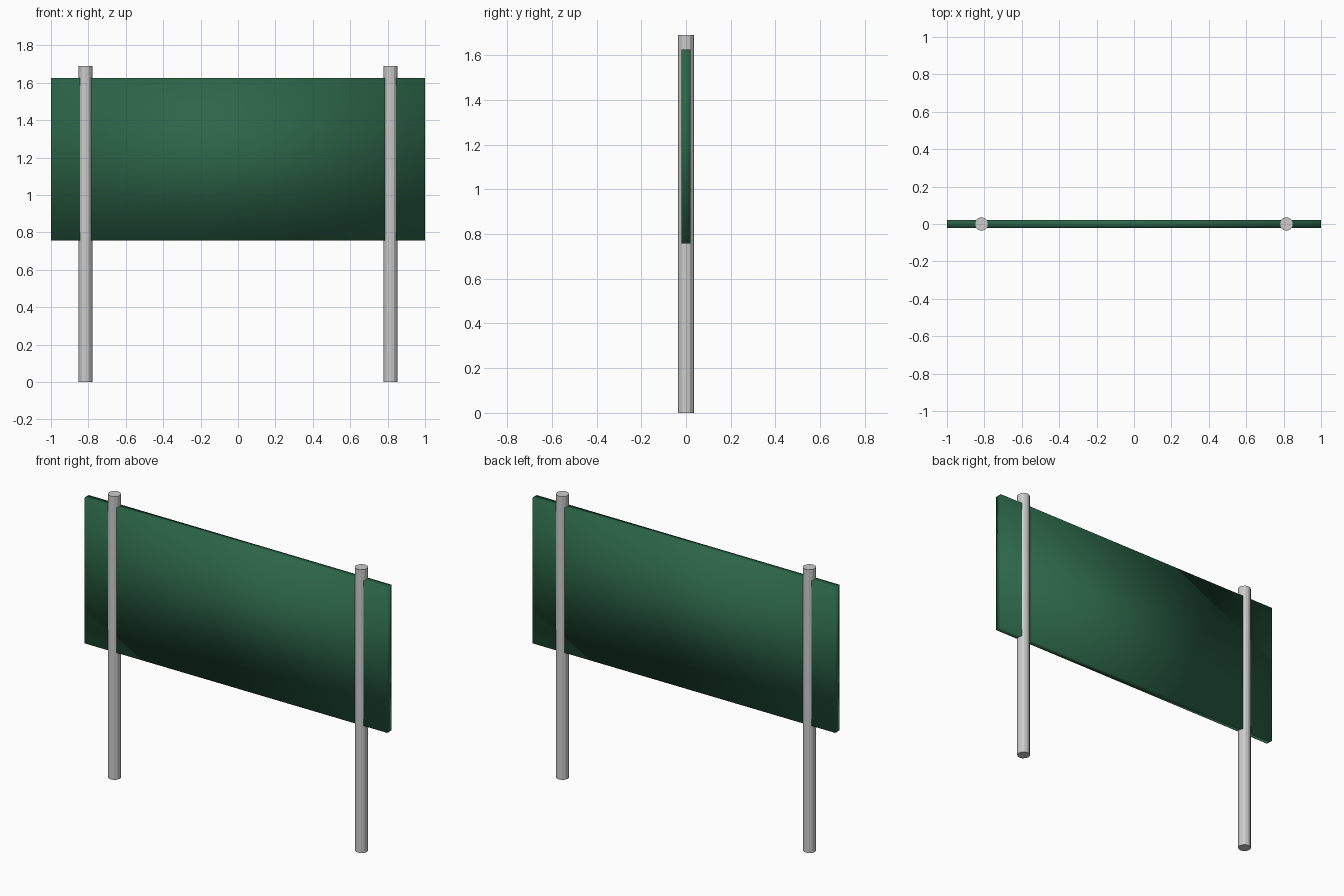
import bpy

if "Cube" in bpy.data.objects:
    bpy.data.objects.remove(bpy.data.objects["Cube"])

def material(name, color):
    m = bpy.data.materials.new(name)
    m.diffuse_color = color
    m.use_nodes = True
    m.node_tree.nodes["Principled BSDF"].inputs["Base Color"].default_value = m.diffuse_color
    return m

green = material("sign_green", (0.025, 0.13, 0.065, 1))

# Sign panel: thin slab with soft shading across its edges
bpy.ops.mesh.primitive_cube_add(size=1, location=(0, 0, 1.191))
panel = bpy.context.object
panel.name = "sign_panel"
panel.scale = (2.0, 0.042, 0.868)
bpy.ops.object.transform_apply(location=False, rotation=False, scale=True)
bpy.ops.object.shade_smooth()
panel.data.materials.append(green)

# Two faceted posts running through the panel
POST_HEIGHT = 1.69
for side, x in (("left", -0.815), ("right", 0.815)):
    bpy.ops.mesh.primitive_cylinder_add(vertices=12, radius=0.0365, depth=POST_HEIGHT,
                                        location=(x, 0, POST_HEIGHT / 2))
    bpy.context.object.name = side + "_post"
